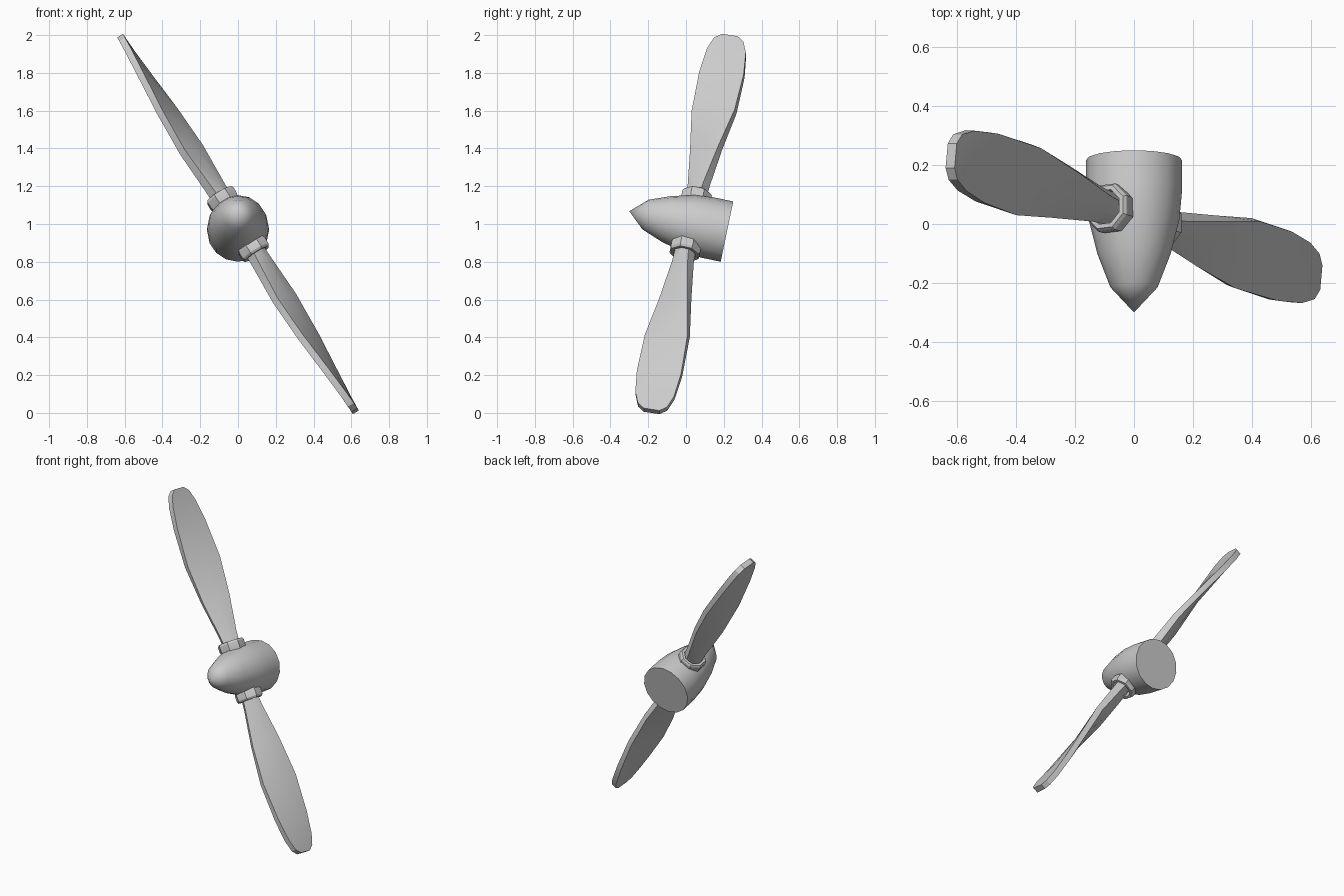
import bpy, bmesh, math
from mathutils import Matrix, Vector

cube = bpy.data.objects.get("Cube")
if cube:
    bpy.data.objects.remove(cube, do_unlink=True)

grey = bpy.data.materials.new("light_grey_metal")
grey.use_nodes = True
COLOUR = (0.6, 0.6, 0.6, 1)
grey.diffuse_color = COLOUR
grey.node_tree.nodes["Principled BSDF"].inputs["Base Color"].default_value = COLOUR

# Shaft frame: nose along -y, tilted slightly upward; blades lean about the shaft
PIVOT = Vector((0, 0.025, 1.0))
SHAFT = Matrix.Translation(PIVOT) @ Matrix.Rotation(math.radians(-11.8), 4, 'X')
BLADE = Matrix.Rotation(math.radians(-31.5), 4, 'Y')
OPPOSITE = Matrix.Scale(-1, 4)


def loft(name, rings, matrix, closed=False):
    """Skin equal-length rings of points; cap the ends or join them into a torus."""
    bm = bmesh.new()
    loops = [[bm.verts.new(p) for p in ring] for ring in rings]
    n = len(loops[0])
    pairs = list(zip(loops, loops[1:]))
    if closed:
        pairs.append((loops[-1], loops[0]))
    else:
        bm.faces.new(loops[0])
        bm.faces.new(loops[-1])
    for a, b in pairs:
        for i in range(n):
            j = (i + 1) % n
            bm.faces.new((a[i], a[j], b[j], b[i]))
    bmesh.ops.transform(bm, matrix=matrix, verts=bm.verts)
    bmesh.ops.remove_doubles(bm, verts=bm.verts, dist=0.0005)
    bmesh.ops.recalc_face_normals(bm, faces=bm.faces)
    mesh = bpy.data.meshes.new(name)
    bm.to_mesh(mesh)
    bm.free()
    mesh.materials.append(grey)
    obj = bpy.data.objects.new(name, mesh)
    bpy.context.collection.objects.link(obj)
    bpy.ops.object.select_all(action='DESELECT')
    obj.select_set(True)
    bpy.context.view_layer.objects.active = obj
    bpy.ops.object.shade_smooth_by_angle(angle=math.radians(30))
    return obj


def circle(radius, height, sides, turn=0.0):
    angles = [math.tau * (i + turn) / sides for i in range(sides)]
    return [(radius * math.cos(a), radius * math.sin(a), height) for a in angles]


# Pointed hub: (distance along shaft, radius)
profile = [(-0.332, 0.0001), (-0.245, 0.08), (-0.13, 0.124), (-0.01, 0.154),
           (0.09, 0.163), (0.196, 0.163)]
hub_rings = [circle(r, s, 16) for s, r in profile]
loft("hub", hub_rings, SHAFT @ Matrix.Rotation(math.radians(-90), 4, 'X'))

# Twisted blade: (radius, half chord, half thickness, half edge, pitch)
sections = [(0.1, 0.042, 0.045, 0.03, 45), (0.24, 0.055, 0.04, 0.026, 45),
            (0.47, 0.09, 0.03, 0.02, 38), (0.71, 0.121, 0.024, 0.018, 24),
            (0.95, 0.12, 0.022, 0.018, 14), (1.09, 0.104, 0.02, 0.018, 9),
            (1.16, 0.078, 0.019, 0.018, 7), (1.187, 0.042, 0.018, 0.018, 6)]


def blade_ring(r, w, t, e, pitch):
    s, c = math.sin(math.radians(pitch)), math.cos(math.radians(pitch))
    outline = [(-w, -e), (0, -t), (w, -e), (w, e), (0, t), (-w, e)]
    return [(u * s + v * c, u * c - v * s, r) for u, v in outline]


blade_rings = [blade_ring(*sec) for sec in sections]

# Octagonal collar around each blade root: (radius, height)
collar = [(0.079, 0.12), (0.086, 0.145), (0.086, 0.178), (0.078, 0.19),
          (0.062, 0.19), (0.058, 0.12)]
collar_rings = [circle(r, h, 8, 0.5) for r, h in collar]

for side, flip in (("upper", Matrix.Identity(4)), ("lower", OPPOSITE)):
    frame = SHAFT @ flip @ BLADE
    loft(side + "_blade", blade_rings, frame)
    loft(side + "_collar", collar_rings, frame, closed=True)
